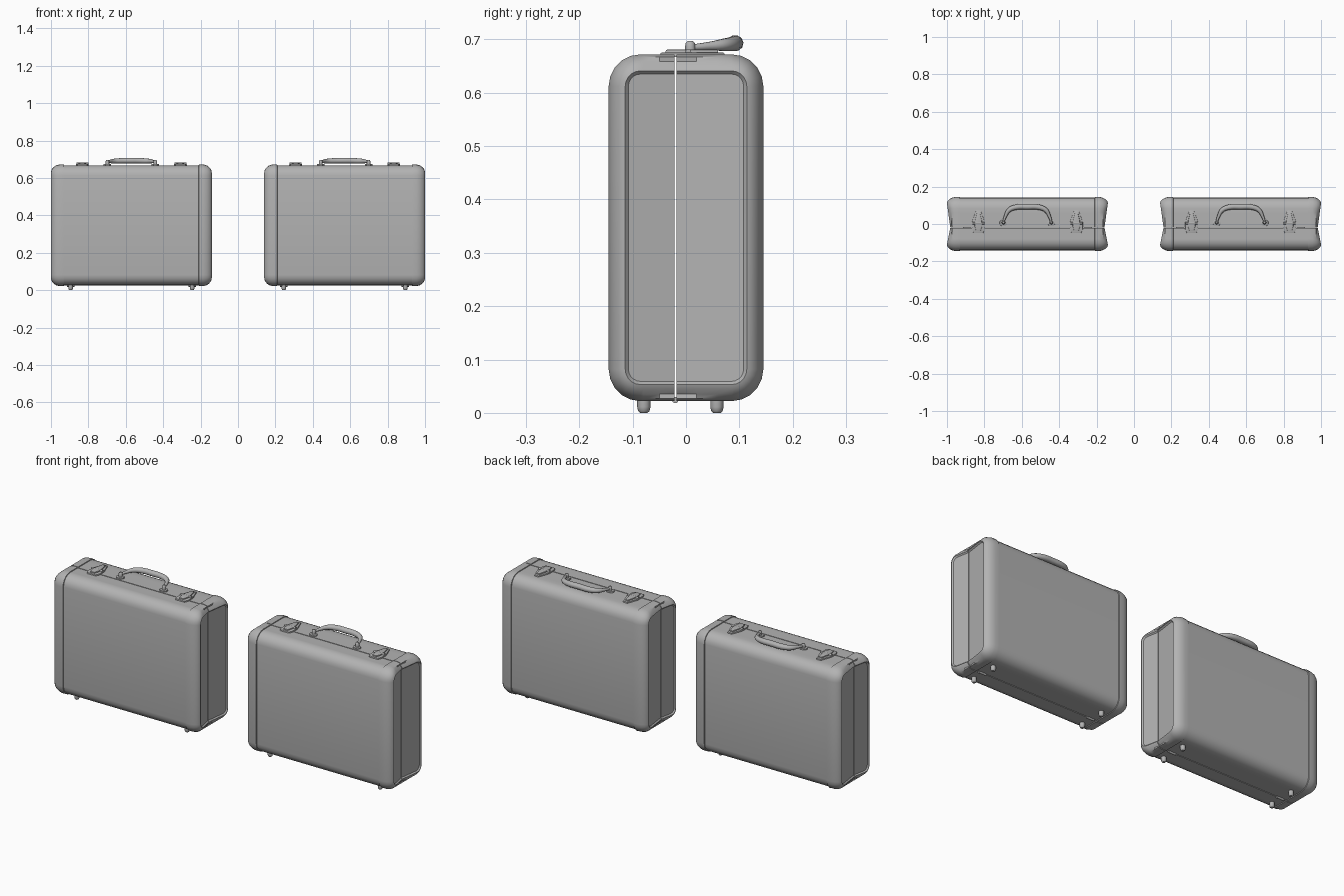
import bpy, bmesh, math
from mathutils import Vector

cube = bpy.data.objects.get("Cube")
if cube:
    bpy.data.objects.remove(cube, do_unlink=True)

grey = bpy.data.materials.new("grey")
grey.use_nodes = True
grey.diffuse_color = (0.45, 0.45, 0.45, 1)
grey.node_tree.nodes["Principled BSDF"].inputs["Base Color"].default_value = (0.45, 0.45, 0.45, 1)

SEAM, MID_Z = -0.02, 0.347
CENTRES = {"right": -0.57, "left": 0.57}


def place(name, data, x=0, y=0, z=0):
    """Put one linked copy of a part on each case."""
    data.materials.append(grey)
    for side, cx in CENTRES.items():
        ob = bpy.data.objects.new(f"{side}_case_{name}", data)
        ob.location = (cx + x, y, z)
        bpy.context.collection.objects.link(ob)


def finish(bm, name, **at):
    bmesh.ops.recalc_face_normals(bm, faces=bm.faces)
    me = bpy.data.meshes.new(name)
    bm.to_mesh(me)
    bm.free()
    me.shade_smooth()
    me.set_sharp_from_angle(angle=math.radians(35))
    place(name, me, **at)


def section(bm, x, inset):
    """Rounded rectangle across the case."""
    r = max(0.06 - inset, 0.022)
    hy, hz = 0.145 - inset - r, 0.325 - inset - r
    ring = []
    for i, (sy, sz) in enumerate([(1, 1), (-1, 1), (-1, -1), (1, -1)]):
        for k in range(6):
            a = math.pi / 2 * (i + k / 5)
            ring.append(bm.verts.new((x, sy * hy + r * math.cos(a),
                                      MID_Z + sz * hz + r * math.sin(a))))
    return ring


def shell_half(name, side):
    # Half profile along x: thin body, raised end cap, rolled rim, inset panel
    half = [(0.36, 0.004), (0.361, 0.0), (0.385, 0.0), (0.404, 0.005),
            (0.418, 0.013), (0.427, 0.023), (0.43, 0.031), (0.424, 0.037)]
    bm = bmesh.new()
    rings = [section(bm, -x, d) for x, d in reversed(half)]
    rings += [section(bm, x, d) for x, d in half]
    for a, b in zip(rings, rings[1:]):
        for i in range(len(a)):
            j = (i + 1) % len(a)
            bm.faces.new((a[i], a[j], b[j], b[i]))
    bm.faces.new(rings[0])
    bm.faces.new(rings[-1])

    # Dish the end panels into a shallow valley at the seam
    for y in (-0.08, -0.05, SEAM, 0.02, 0.06, 0.09):
        bmesh.ops.bisect_plane(bm, geom=bm.verts[:] + bm.edges[:] + bm.faces[:],
                               plane_co=(0, y, 0), plane_no=(0, 1, 0))
    for v in bm.verts:
        if abs(v.co.x) > 0.41:
            reach = 0.13 if v.co.y > SEAM else 0.09
            f = max(0, 1 - abs(v.co.y - SEAM) / reach)
            v.co.x -= math.copysign(0.018 * f, v.co.x)

    # Keep one side of the open seam
    cut = bmesh.ops.bisect_plane(bm, geom=bm.verts[:] + bm.edges[:] + bm.faces[:],
                                 plane_co=(0, SEAM + side * 0.002, 0),
                                 plane_no=(0, -side, 0), clear_outer=True)
    edges = [e for e in cut["geom_cut"] if isinstance(e, bmesh.types.BMEdge)]
    bmesh.ops.edgeloop_fill(bm, edges=edges)
    finish(bm, name)


def plate(name, outline, z0, z1, bevel=0.002, **at):
    """Flat fitting mirrored in x from a half outline."""
    bm = bmesh.new()
    pts = outline + [(-x, y) for x, y in reversed(outline)]
    face = bm.faces.new([bm.verts.new((x, y, z0)) for x, y in pts])
    top = bmesh.ops.extrude_face_region(bm, geom=[face])["geom"]
    up = [v for v in top if isinstance(v, bmesh.types.BMVert)]
    bmesh.ops.translate(bm, vec=(0, 0, z1 - z0), verts=up)
    rim = [e for e in bm.edges if all(v.co.z > z1 - 1e-5 for v in e.verts)]
    bmesh.ops.bevel(bm, geom=rim, offset=bevel, segments=2, profile=0.5, affect='EDGES')
    finish(bm, name, **at)


def peg(name, r, z0, z1, tip, **at):
    """Round post with a softened end at z1."""
    bm = bmesh.new()
    rows = [(r, z0), (r, z0 + (z1 - z0) * 0.6), (r * 0.85, z0 + (z1 - z0) * 0.88), (r * tip, z1)]
    rings = [[bm.verts.new((q * math.cos(a), q * math.sin(a), z))
              for a in [math.tau * i / 12 for i in range(12)]] for q, z in rows]
    for a, b in zip(rings, rings[1:]):
        for i in range(12):
            bm.faces.new((a[i], a[(i + 1) % 12], b[(i + 1) % 12], b[i]))
    bm.faces.new(rings[0])
    bm.faces.new(rings[-1])
    finish(bm, name, **at)


def tube(name, points, depth, **at):
    """Smooth tube through (x, y, z, thickness) points."""
    cu = bpy.data.curves.new(name, 'CURVE')
    cu.dimensions = '3D'
    cu.bevel_depth, cu.bevel_resolution = depth, 3
    cu.resolution_u, cu.use_fill_caps = 6, True
    sp = cu.splines.new('BEZIER')
    sp.bezier_points.add(len(points) - 1)
    for p, (x, y, z, t) in zip(sp.bezier_points, points):
        p.co, p.radius = Vector((x, y, z)), t
        p.handle_left_type = p.handle_right_type = 'AUTO'
    place(name, cu, **at)


# Case shells
shell_half("front_shell", -1)
shell_half("back_shell", 1)

# Carrying handle with its mounts
arc = [(0.128, 0.012, 0.685, 0.4), (0.118, 0.04, 0.687, 0.55),
       (0.098, 0.074, 0.69, 0.85), (0.06, 0.09, 0.692, 1)]
tube("handle", arc + [(0, 0.092, 0.693, 1.05)] + [(-x, y, z, t) for x, y, z, t in reversed(arc)], 0.0145)
for side, x in (("right", -0.128), ("left", 0.128)):
    peg(f"{side}_handle_post", 0.01, 0.668, 0.697, 0.5, x=x, y=0.008)
    plate(f"{side}_handle_mount", [(0.01, -0.012), (0.02, 0.0), (0.02, 0.012), (0.01, 0.022)],
          0.667, 0.675, x=x)

# Latches, hinges and feet
for side, x in (("right", -0.262), ("left", 0.262)):
    plate(f"{side}_latch_base", [(0.026, -0.048), (0.034, -0.03), (0.034, 0.012),
                                 (0.024, 0.04), (0.012, 0.072)], 0.667, 0.675, x=x)
    plate(f"{side}_latch_lever", [(0.012, -0.038), (0.02, -0.012), (0.018, 0.02),
                                  (0.008, 0.06)], 0.674, 0.681, 0.003, x=x)
    tube(f"{side}_latch_pin", [(-0.032, 0.004, 0.676, 1), (0.032, 0.004, 0.676, 1)], 0.006, x=x)
for side, x in (("right", -0.325), ("left", 0.325)):
    tube(f"{side}_hinge", [(-0.02, SEAM, 0.024, 1), (0.02, SEAM, 0.024, 1)], 0.006, x=x)
    for end, y in (("front", -0.079), ("back", 0.058)):
        peg(f"{end}_{side}_foot", 0.0125, 0.028, 0.0, 0.55, x=x, y=y)
